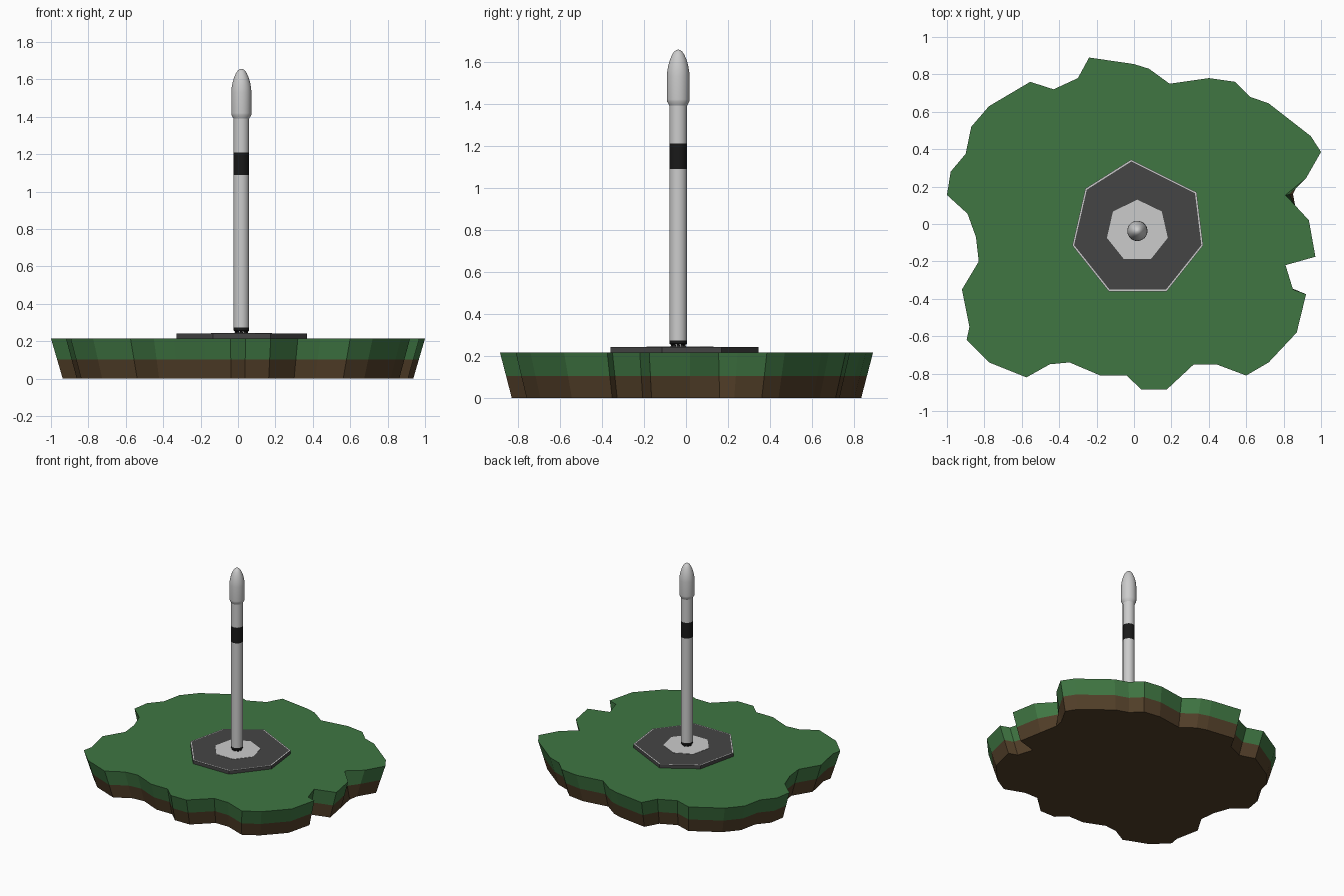
import bpy, bmesh
from math import cos, sin, pi, radians

if "Cube" in bpy.data.objects:
    bpy.data.objects.remove(bpy.data.objects["Cube"])

CX, CY = 0.018, -0.037   # rocket axis


def material(name, rgb):
    m = bpy.data.materials.new(name)
    m.diffuse_color = (*rgb, 1)
    m.use_nodes = True
    m.node_tree.nodes["Principled BSDF"].inputs["Base Color"].default_value = m.diffuse_color
    return m


GREEN = material("grass_green", (0.05, 0.18, 0.055))
BROWN = material("soil_brown", (0.085, 0.05, 0.022))
BLACK = material("black", (0.01, 0.01, 0.01))
ASPHALT = material("asphalt", (0.06, 0.06, 0.06))


def loft(name, rings, mat=None, cap_low=False, cap_top=False, smooth=False):
    """Skin a stack of 3D rings listed from bottom to top."""
    bm = bmesh.new()
    loops = [[bm.verts.new(p) for p in r] for r in rings]
    for a, b in zip(loops, loops[1:]):
        for i in range(len(a)):
            j = (i + 1) % len(a)
            bm.faces.new((a[i], a[j], b[j], b[i]))
    if cap_low:
        bm.faces.new(loops[0][::-1])
    if cap_top:
        bm.faces.new(loops[-1])
    me = bpy.data.meshes.new(name)
    bm.to_mesh(me)
    bm.free()
    ob = bpy.data.objects.new(name, me)
    bpy.context.collection.objects.link(ob)
    if mat:
        me.materials.append(mat)
    if smooth:
        bpy.ops.object.select_all(action='DESELECT')
        ob.select_set(True)
        bpy.context.view_layer.objects.active = ob
        bpy.ops.object.shade_smooth_by_angle(angle=radians(35))
    return ob


def circle(r, z, n=32, x=CX, y=CY, start=0.0):
    return [(x + r * cos(start + 2 * pi * i / n),
             y + r * sin(start + 2 * pi * i / n), z) for i in range(n)]


def turned(name, profile, mat=None, low=False, top=False):
    return loft(name, [circle(r, z) for r, z in profile], mat, low, top, True)


# ragged island outline, clockwise from the back
coast = [(-.24, .89), (0, .855), (.08, .83), (.19, .75), (.40, .78), (.54, .76),
         (.62, .68), (.72, .645), (.945, .47), (1, .385), (.92, .245), (.81, .155),
         (.935, .02), (.97, -.175), (.81, -.22), (.85, -.35), (.92, -.375),
         (.87, -.58), (.72, -.74), (.60, -.81), (.44, -.75), (.32, -.75),
         (.175, -.885), (.04, -.885), (-.04, -.81), (-.18, -.81), (-.345, -.74),
         (-.45, -.75), (-.575, -.82), (-.775, -.74), (-.895, -.62), (-.88, -.55),
         (-.92, -.35), (-.83, -.2), (-.845, -.07), (-.89, .055), (-1, .155),
         (-.98, .28), (-.9, .375), (-.87, .52), (-.775, .63), (-.555, .76),
         (-.43, .72), (-.30, .78)]
foot = [(x * .937, y * .937) for x, y in coast]
foot[11] = (.85, .16)          # the notch is shallower at the foot
coast.reverse()
foot.reverse()


def shore(t):
    z = 0.215 * t
    return [(a[0] + (b[0] - a[0]) * t, a[1] + (b[1] - a[1]) * t, z)
            for a, b in zip(foot, coast)]


loft("soil", [shore(0), shore(.48)], BROWN, cap_low=True)
loft("grass", [shore(.48), shore(1)], GREEN, cap_top=True)

# launch pad: uneven seven-sided slab with pale rim and centre plate
corners = [(-.015, .345), (-.26, .19), (-.33, -.115), (-.135, -.36),
           (.175, -.36), (.37, -.115), (.335, .17)]


def pad_ring(s, z):
    return [(CX + (x - CX) * s, CY + (y - CY) * s, z) for x, y in corners]


loft("pad_sides", [pad_ring(1, .213), pad_ring(1, .242)], ASPHALT)
loft("pad_rim", [pad_ring(1, .242), pad_ring(.972, .242)])
loft("pad_surface", [pad_ring(.972, .242)], ASPHALT, cap_top=True)
loft("pad_centre", [circle(.167, .242, 7, start=pi / 2),
                    circle(.167, .244, 7, start=pi / 2)], cap_top=True)

# engines: one in the middle, eight around it
for i in range(9):
    d = .027 if i else 0
    a = i * pi / 4
    x, y = CX + d * cos(a), CY + d * sin(a)
    loft(f"engine_{i}", [circle(.0095, .244, 12, x, y), circle(.005, .258, 12, x, y)],
         BLACK, cap_low=True, smooth=True)

# rocket body
R = .042
turned("engine_section", [(.037, .253), (R, .258), (R, .273)], BLACK, low=True)
turned("first_stage", [(R, .273), (R, 1.088)])
turned("interstage_band", [(R, 1.088), (R, 1.21)], BLACK)
turned("second_stage", [(R, 1.21), (R, 1.39)])
turned("nose_fairing", [(R, 1.39), (.053, 1.41), (.054, 1.42), (.054, 1.53),
                        (.052, 1.555), (.047, 1.583), (.039, 1.61), (.029, 1.633),
                        (.019, 1.648), (.009, 1.655), (.001, 1.657)], top=True)
